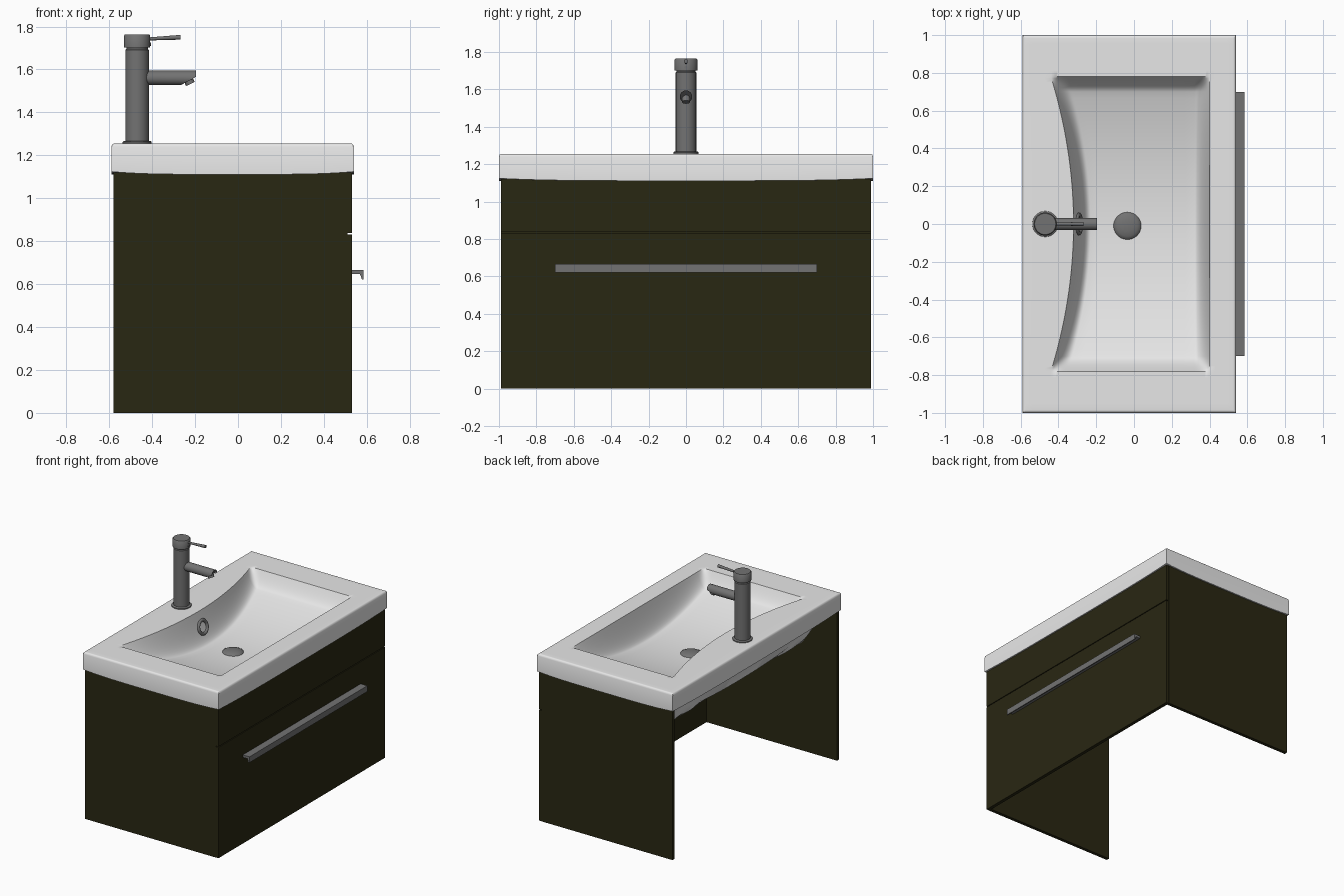
import bpy, bmesh, math
from mathutils import Matrix, Vector

if "Cube" in bpy.data.objects:
    bpy.data.objects.remove(bpy.data.objects["Cube"])


def material(name, rgb, rough):
    m = bpy.data.materials.new(name)
    m.use_nodes = True
    m.diffuse_color = (*rgb, 1)
    bsdf = m.node_tree.nodes["Principled BSDF"]
    bsdf.inputs["Base Color"].default_value = (*rgb, 1)
    bsdf.inputs["Roughness"].default_value = rough
    return m


CERAMIC = material("white_ceramic", (0.8, 0.8, 0.8), 0.3)
WOOD = material("dark_wood", (0.022, 0.02, 0.006), 0.5)
METAL = material("grey_metal", (0.17, 0.17, 0.17), 0.3)


def finish(bm, name, mat, smooth=True):
    bmesh.ops.recalc_face_normals(bm, faces=bm.faces)
    mesh = bpy.data.meshes.new(name)
    bm.to_mesh(mesh)
    bm.free()
    mesh.materials.append(mat)
    ob = bpy.data.objects.new(name, mesh)
    bpy.context.collection.objects.link(ob)
    if smooth:
        bpy.ops.object.select_all(action="DESELECT")
        ob.select_set(True)
        bpy.context.view_layer.objects.active = ob
        bpy.ops.object.shade_smooth_by_angle(angle=math.radians(40))
    return ob


def box(name, lo, hi, mat):
    lo, hi = Vector(lo), Vector(hi)
    bm = bmesh.new()
    size = Matrix.Diagonal((*(hi - lo), 1))
    bmesh.ops.create_cube(bm, size=1, matrix=Matrix.Translation((lo + hi) / 2) @ size)
    return finish(bm, name, mat, False)


def prism(name, profile, y0, y1, mat):
    """Extrude an (x, z) outline along y."""
    bm = bmesh.new()
    face = bm.faces.new([bm.verts.new((x, y0, z)) for x, z in profile])
    ext = bmesh.ops.extrude_face_region(bm, geom=[face])["geom"]
    moved = [v for v in ext if isinstance(v, bmesh.types.BMVert)]
    bmesh.ops.translate(bm, verts=moved, vec=(0, y1 - y0, 0))
    return finish(bm, name, mat, False)


def lathe(name, profile, centre, mat, sides=40):
    """Revolve an (r, z) outline about a vertical axis."""
    bm = bmesh.new()
    verts = [bm.verts.new((r, 0, z)) for r, z in profile]
    edges = [bm.edges.new(p) for p in zip(verts, verts[1:])]
    bmesh.ops.spin(bm, geom=verts + edges, cent=(0, 0, 0), axis=(0, 0, 1),
                   angle=math.tau, steps=sides)
    bmesh.ops.remove_doubles(bm, verts=bm.verts, dist=0.0001)
    bmesh.ops.translate(bm, verts=bm.verts, vec=centre)
    return finish(bm, name, mat)


def rod(start, end, r1, r2, sides=24):
    """Tapered cylinder between two points, as a bmesh."""
    a, b = Vector(start), Vector(end)
    bm = bmesh.new()
    turn = (b - a).to_track_quat("Z", "Y").to_matrix().to_4x4()
    bmesh.ops.create_cone(bm, cap_ends=True, segments=sides, radius1=r1, radius2=r2,
                          depth=(b - a).length, matrix=Matrix.Translation((a + b) / 2) @ turn)
    return bm


def span(a, b, n):
    return [a + (b - a) * i / n for i in range(n)]


def step(t):
    t = min(max(t, 0), 1)
    return t * t * (3 - 2 * t)


def ramp(t):
    t = min(max(t, 0), 1)
    return 1 - (1 - t) ** 2


# Basin: a moulded top sheet and a bulging underside joined at the rim
BACK, FRONT, TOP, ROUND = -0.59, 0.54, 1.255, 0.015
WALL, FRONT_WALL, BOWL_FRONT, BOWL_SIDE = 0.09, 0.08, 0.40, 0.78


def bowl_back(y):
    return -0.32 - 0.12 * min(abs(y) / BOWL_SIDE, 1) ** 2


def edge_gap(x, y):
    return min(x - BACK, FRONT - x, 1 - abs(y))


def top_z(x, y):
    depth = 0.23 - 0.12 * (y / 0.7) ** 2
    bowl = ramp((x - bowl_back(y)) / WALL) * ramp((BOWL_FRONT - x) / FRONT_WALL)
    bowl *= ramp((BOWL_SIDE - abs(y)) / 0.08)
    gap = ROUND - min(edge_gap(x, y), ROUND)
    return TOP - depth * bowl - (ROUND - math.sqrt(ROUND ** 2 - gap ** 2))


def under_z(x, y):
    xn = (x - (BACK + FRONT) / 2) / ((FRONT - BACK) / 2)
    bow = 0.013 * (1 - (xn * y) ** 4)
    bulge = step((x - BACK - 0.03) / 0.14) * step((FRONT - x - 0.03) / 0.2)
    return 1.124 - bow - 0.19 * bulge * step((0.98 - abs(y)) / 0.24)


def columns(y):
    back = bowl_back(y)
    return (span(BACK, BACK + ROUND, 4) + span(BACK + ROUND, back, 4)
            + span(back, back + WALL, 10) + span(back + WALL, BOWL_FRONT - FRONT_WALL, 12)
            + span(BOWL_FRONT - FRONT_WALL, BOWL_FRONT, 10)
            + span(BOWL_FRONT, FRONT - ROUND, 4) + span(FRONT - ROUND, FRONT, 4) + [FRONT])


half = (span(1, 1 - ROUND, 4) + span(1 - ROUND, BOWL_SIDE, 6)
        + span(BOWL_SIDE, 0.7, 8) + span(0.7, 0, 20))
rows = [-y for y in half] + [0] + half[::-1]

bm = bmesh.new()
for height in (top_z, under_z):
    sheet = [[bm.verts.new((x, y, height(x, y))) for x in columns(y)] for y in rows]
    for r0, r1 in zip(sheet, sheet[1:]):
        for i in range(len(r0) - 1):
            bm.faces.new((r0[i], r0[i + 1], r1[i + 1], r1[i]))
bmesh.ops.bridge_loops(bm, edges=[e for e in bm.edges if e.is_boundary])
finish(bm, "basin", CERAMIC)

# Cabinet: two side panels, an upper fascia and a drawer front, open behind and below
for side, name in ((1, "left_panel"), (-1, "right_panel")):
    ys = sorted((side * 0.965, side * 0.99))
    box(name, (-0.58, ys[0], 0), (0.51, ys[1], 1.12), WOOD)
box("upper_fascia", (0.505, -0.988, 0.838), (0.53, 0.988, 1.12), WOOD)
box("drawer_front", (0.505, -0.988, 0.0), (0.53, 0.988, 0.832), WOOD)
box("gap_backing", (0.49, -0.965, 0.8), (0.506, 0.965, 0.87), WOOD)

# Drawer handle: a long bar with a turned-down lip
prism("drawer_handle", [(0.53, 0.648), (0.53, 0.666), (0.585, 0.666), (0.585, 0.622),
                        (0.577, 0.622), (0.568, 0.648)], -0.7, 0.7, METAL)

# Tap: flange, column and cap
TAP = (-0.47, 0, 0)
lathe("tap_column", [(0, 1.25), (0.068, 1.25), (0.068, 1.262), (0.062, 1.267), (0.055, 1.267),
                     (0.055, 1.69), (0.05, 1.695), (0.05, 1.705), (0, 1.705)], TAP, METAL)
lathe("tap_cap", [(0, 1.702), (0.061, 1.702), (0.061, 1.758), (0.056, 1.764), (0, 1.764)],
      TAP, METAL)

# Spout with its lower tip cut back, and the nozzle under it
bm = rod((-0.45, 0, 1.561), (-0.195, 0, 1.561), 0.033, 0.033, 32)
for v in bm.verts:
    if v.co.x > -0.3:
        v.co.x -= max(0, 1.565 - v.co.z) * 1.9
finish(bm, "tap_spout", METAL)
finish(rod((-0.235, 0, 1.56), (-0.222, 0, 1.532), 0.022, 0.022), "spout_nozzle", METAL)

# Lever and its small set screw
finish(rod((-0.42, 0, 1.742), (-0.268, 0, 1.75), 0.007, 0.011), "tap_lever", METAL)
finish(rod((-0.42, 0, 1.718), (-0.406, 0, 1.718), 0.008, 0.008), "set_screw", METAL)

# Overflow ring on the back wall of the bowl
bm = bmesh.new()
tube = bmesh.ops.create_circle(bm, segments=12, radius=0.012,
                               matrix=Matrix.Translation((0.048, 0, 0))
                               @ Matrix.Rotation(math.pi / 2, 4, "X"))["verts"]
bmesh.ops.spin(bm, geom=tube + bm.edges[:], cent=(0, 0, 0), axis=(0, 0, 1),
               angle=math.tau, steps=32)
bmesh.ops.remove_doubles(bm, verts=bm.verts, dist=0.0001)
bm.transform(Matrix.Translation((-0.293, 0, 1.14)) @ Matrix.Rotation(math.radians(75), 4, "Y"))
finish(bm, "overflow_ring", METAL)

# Domed drain plug
lathe("drain_plug", [(0, 1.045), (0.03, 1.043), (0.055, 1.038), (0.07, 1.03), (0.075, 1.022),
                     (0.07, 1.018), (0.03, 1.016), (0.03, 1.0), (0, 1.0)],
      (-0.035, -0.01, 0), METAL)
